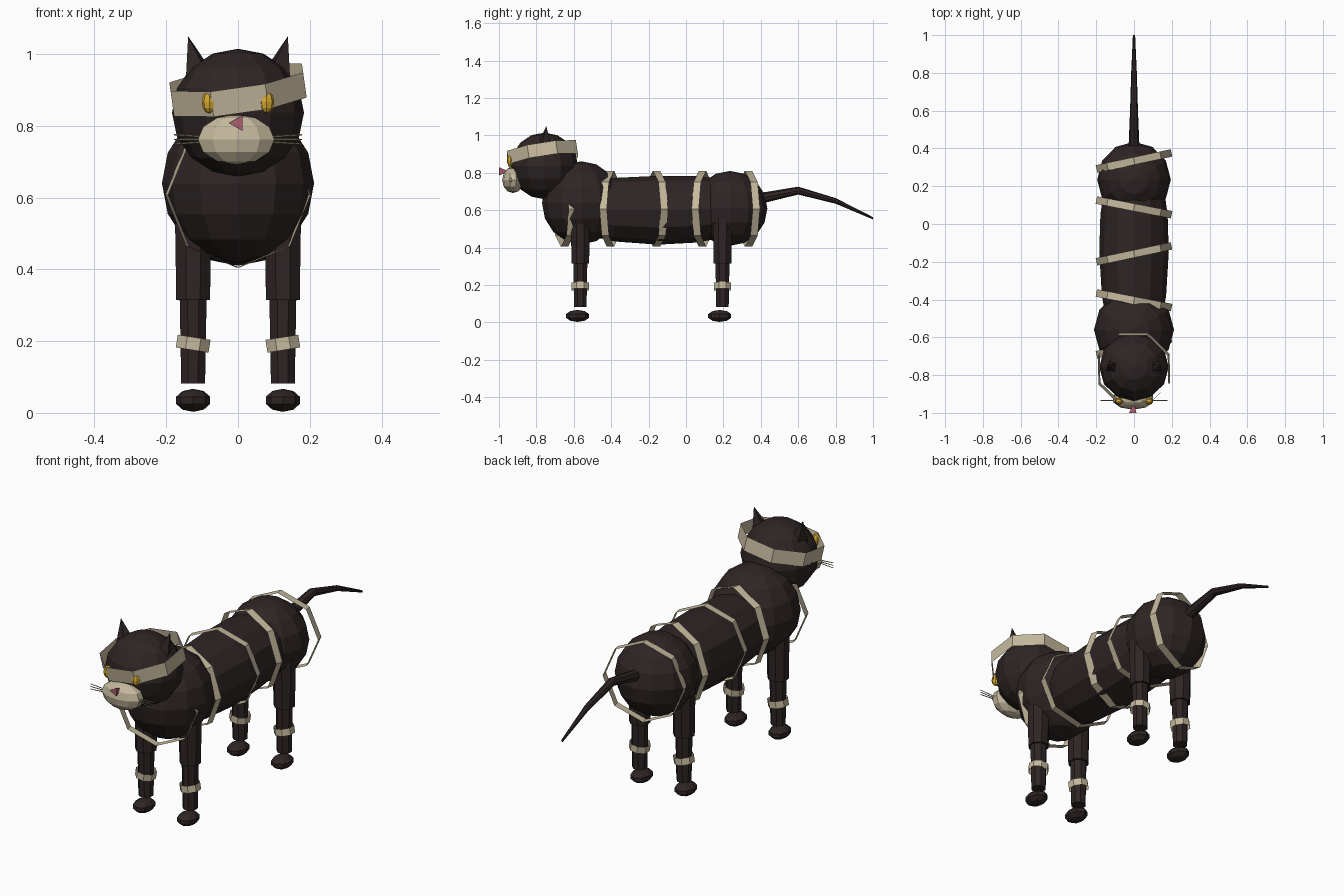
import bpy, bmesh
from math import radians, pi
from mathutils import Matrix, Vector, Euler

cube = bpy.data.objects.get("Cube")
if cube:
    bpy.data.objects.remove(cube, do_unlink=True)


def material(name, rgb):
    m = bpy.data.materials.new(name)
    m.use_nodes = True
    m.diffuse_color = (*rgb, 1)
    bsdf = next(n for n in m.node_tree.nodes if n.type == 'BSDF_PRINCIPLED')
    bsdf.inputs["Base Color"].default_value = (*rgb, 1)
    bsdf.inputs["Roughness"].default_value = 0.9
    return m


FUR = material("dark fur", (0.028, 0.018, 0.018))
WRAP = material("cream linen", (0.56, 0.49, 0.34))
EYE = material("amber", (0.66, 0.39, 0.03))
NOSE = material("dusty pink", (0.40, 0.11, 0.15))


def finish(name, bm, mat):
    me = bpy.data.meshes.new(name)
    bm.to_mesh(me)
    bm.free()
    me.materials.append(mat)
    ob = bpy.data.objects.new(name, me)
    bpy.context.collection.objects.link(ob)
    return ob


def place(loc, rot=(0, 0, 0), scale=(1, 1, 1)):
    turn = Euler([radians(a) for a in rot]).to_matrix().to_4x4()
    return Matrix.Translation(loc) @ turn @ Matrix.Diagonal((*scale, 1))


def ball(name, loc, size, mat, seg=12, rings=8, rot=(0, 0, 0)):
    bm = bmesh.new()
    bmesh.ops.create_uvsphere(bm, u_segments=seg, v_segments=rings, radius=1,
                              matrix=place(loc, rot, size))
    return finish(name, bm, mat)


def rod(name, a, b, r1, r2, mat, sides=8, spin=0):
    """Tapered prism between two points."""
    a, b = Vector(a), Vector(b)
    turn = (b - a).to_track_quat('Z', 'Y').to_matrix().to_4x4()
    m = Matrix.Translation((a + b) / 2) @ turn @ Matrix.Rotation(radians(spin), 4, 'Z')
    bm = bmesh.new()
    bmesh.ops.create_cone(bm, cap_ends=True, segments=sides, radius1=r1,
                          radius2=r2, depth=(b - a).length, matrix=m)
    return finish(name, bm, mat)


def band(name, loc, radius, width, rot, spin=0):
    """Open eight-sided strip of linen."""
    m = place(loc, rot) @ Matrix.Rotation(radians(spin), 4, 'Z')
    bm = bmesh.new()
    bmesh.ops.create_cone(bm, cap_ends=False, segments=8, radius1=radius,
                          radius2=radius, depth=width, matrix=m)
    return finish(name, bm, WRAP)


def loft(name, stations, mat, sides):
    """Skin circles (y, z, radius) that run along y."""
    bm = bmesh.new()
    loops = []
    for y, z, r in stations:
        loops.append([bm.verts.new(Vector((0, y, z)) +
                      Matrix.Rotation(2 * pi * i / sides, 3, 'Y') @ Vector((0, 0, r)))
                      for i in range(sides)])
    for p, q in zip(loops, loops[1:]):
        for i in range(sides):
            j = (i + 1) % sides
            bm.faces.new((p[i], p[j], q[j], q[i]))
    bm.faces.new(loops[0])
    bm.faces.new(loops[-1])
    bmesh.ops.recalc_face_normals(bm, faces=bm.faces)
    return finish(name, bm, mat)


# Torso
ball("chest", (0, -0.56, 0.64), (0.212, 0.21, 0.222), FUR)
ball("hips", (0, 0.235, 0.61), (0.195, 0.2, 0.2), FUR)
loft("belly", [(-0.55, 0.61, 0.14), (-0.38, 0.603, 0.17), (-0.15, 0.6, 0.184),
               (0.05, 0.605, 0.178), (0.25, 0.61, 0.15)], FUR, 12)
loft("tail", [(0.38, 0.66, 0.03), (0.6, 0.705, 0.021), (0.8, 0.65, 0.015),
              (1.0, 0.557, 0.006)], FUR, 8)

# Torso wraps, turned alternately
for i in range(5):
    band(f"body_wrap_{i + 1}", (0, -0.65 + i * 0.246, 0.608), 0.203, 0.04,
         (90, 0, 12 if i % 2 == 0 else -11))

# Legs
for end, y in (("front", -0.565), ("hind", 0.195)):
    for side, s in (("left", 1), ("right", -1)):
        x = s * 0.125
        tag = f"{end}_{side}"
        rod(tag + "_upper_leg", (x, y, 0.315), (x, y, 0.56), 0.051, 0.055, FUR, 8, 22.5)
        rod(tag + "_lower_leg", (x, y, 0.082), (x, y, 0.34), 0.036, 0.041, FUR, 8, 22.5)
        ball(tag + "_paw", (x, y - 0.015, 0.035), (0.05, 0.065, 0.032), FUR, 8, 5)
        band(tag + "_leg_wrap", (x, y, 0.193), 0.05, 0.036, (0, -9 * s, 0), 22.5)

# Head
ball("head", (0, -0.757, 0.837), (0.184, 0.18, 0.178), FUR)
band("head_wrap", (0, -0.768, 0.9), 0.202, 0.072, (9, -8, 0), 22.5)
ball("muzzle", (-0.005, -0.925, 0.762), (0.112, 0.058, 0.07), WRAP, 10, 6)
rod("nose", (0, -1.0, 0.808), (0, -0.95, 0.808), 0.026, 0, NOSE, 3, -90)

for side, s in (("left", 1), ("right", -1)):
    rod(side + "_ear", (s * 0.105, -0.757, 0.93), (s * 0.139, -0.747, 1.05),
        0.048, 0, FUR, 4, 45)
    ball(side + "_eye", (s * 0.08, -0.938, 0.866), (0.021, 0.02, 0.031), EYE, 8, 6)
    for k in (-1, 0, 1):
        rod(f"{side}_whisker_{k + 2}", (s * 0.05, -0.935, 0.762 + k * 0.004),
            (s * 0.178, -0.935, 0.762 + k * 0.013), 0.003, 0.002, WRAP, 4)
